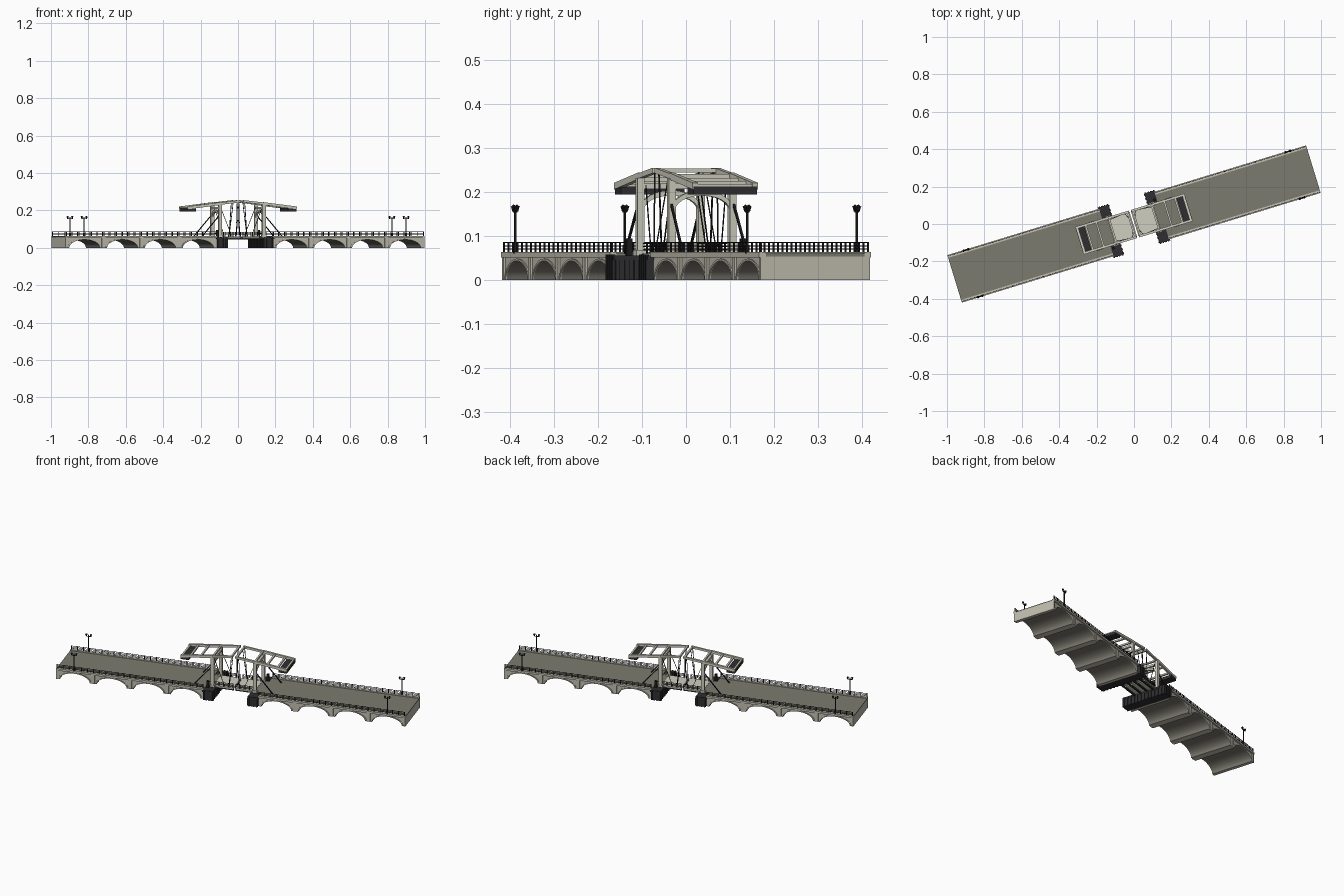
import bpy, bmesh, math
from mathutils import Matrix, Vector

if "Cube" in bpy.data.objects:
    bpy.data.objects.remove(bpy.data.objects["Cube"])

TURN = Matrix.Rotation(math.radians(17), 4, 'Z')   # the bridge runs diagonally
SIDES = (-1, 1)


def material(name, rgb):
    m = bpy.data.materials.new(name)
    m.diffuse_color = (*[(c / 255) ** 2.2 for c in rgb], 1)
    m.use_nodes = True
    m.node_tree.nodes["Principled BSDF"].inputs["Base Color"].default_value = m.diffuse_color
    return m


STONE = material("stone", (190, 187, 172))
VAULT = material("vault_stone", (122, 120, 110))
ROAD = material("road_grey", (122, 122, 111))
WHITE = material("white_timber", (207, 205, 190))
DARK = material("dark_timber", (50, 50, 53))
IRON = material("black_iron", (34, 34, 36))


def finish(name, bm, *mats):
    bmesh.ops.recalc_face_normals(bm, faces=bm.faces)
    me = bpy.data.meshes.new(name)
    for m in mats:
        me.materials.append(m)
    if VAULT in mats:      # undersides of the arches
        for f in bm.faces:
            if f.normal.z < -0.02 and f.calc_center_median().z > 0.001:
                f.material_index = 1
    bm.transform(TURN)
    bm.to_mesh(me)
    bm.free()
    ob = bpy.data.objects.new(name, me)
    bpy.context.collection.objects.link(ob)
    return ob


def box(bm, x0, x1, y0, y1, z0, z1):
    mat = Matrix.Translation(((x0 + x1) / 2, (y0 + y1) / 2, (z0 + z1) / 2))
    mat = mat @ Matrix.Diagonal((abs(x1 - x0), abs(y1 - y0), abs(z1 - z0), 1))
    bmesh.ops.create_cube(bm, size=1, matrix=mat)


def bar(bm, p, q, w, h=None):
    p, q = Vector(p), Vector(q)
    d = q - p
    rot = d.to_track_quat('X', 'Z').to_matrix().to_4x4()
    mat = Matrix.Translation((p + q) / 2) @ rot @ Matrix.Diagonal((d.length, w, h or w, 1))
    bmesh.ops.create_cube(bm, size=1, matrix=mat)


def prism(bm, pts, offset):
    f = bm.faces.new([bm.verts.new(p) for p in pts])
    ext = bmesh.ops.extrude_face_region(bm, geom=[f])
    vs = [g for g in ext['geom'] if isinstance(g, bmesh.types.BMVert)]
    bmesh.ops.translate(bm, vec=offset, verts=vs)


INNER, OUTER, COUNT = 0.155, 1.003, 4
PITCH = (OUTER - INNER) / COUNT
RX, RZ, N = 0.086, 0.044, 16


def arch(s, i, grow=0):
    c = INNER + PITCH * (i + 0.5)
    return [(s * (c - (RX + grow) * math.cos(math.pi * k / N)),
             (RZ + grow * 0.6) * math.sin(math.pi * k / N)) for k in range(N + 1)]


for s, tag in ((-1, "left"), (1, "right")):
    # arched masonry span
    bm = bmesh.new()
    prof = [(s * INNER, 0.054), (s * INNER, 0)]
    for i in range(COUNT):
        prof += arch(s, i)
    prof += [(s * OUTER, 0), (s * OUTER, 0.054)]
    prism(bm, [(u, -0.125, z) for u, z in prof], (0, 0.25, 0))
    span = finish(tag + "_arched_span", bm, STONE, VAULT)

    # arch rings, pilasters and cornice
    bm = bmesh.new()
    for v in SIDES:
        for i in range(COUNT):
            ring = arch(s, i) + arch(s, i, 0.008)[::-1]
            prism(bm, [(u, v * 0.124, z) for u, z in ring], (0, v * 0.004, 0))
            c = INNER + PITCH * (i + 1)
            box(bm, s * (c - 0.010), s * min(c + 0.010, OUTER), v * 0.12, v * 0.13, 0, 0.052)
        box(bm, s * INNER, s * OUTER, v * 0.117, v * 0.133, 0.052, 0.064)
    finish(tag + "_stone_trim", bm, STONE)

    # road surface
    bm = bmesh.new()
    box(bm, s * INNER, s * OUTER, -0.118, 0.118, 0.053, 0.06)
    box(bm, s * 0.10, s * INNER, -0.072, 0.072, 0.05, 0.059)
    finish(tag + "_road", bm, ROAD)

    # railings along the span and the leaf
    bm = bmesh.new()
    for v in SIDES:
        for a, b, y, n, z in ((INNER + 0.005, OUTER - 0.005, 0.127, 24, 0.062),
                              (0.008, 0.115, 0.066, 4, 0.06)):
            for k in range(n + 1):
                u = s * (a + (b - a) * k / n)
                bar(bm, (u, v * y, z), (u, v * y, z + 0.025), 0.0035)
            for h in (0.009, 0.016, 0.023):
                bar(bm, (s * a, v * y, z + h), (s * b, v * y, z + h), 0.0022)
    finish(tag + "_railings", bm, IRON)

    # street lamps with two lanterns each
    bm = bmesh.new()
    for v in SIDES:
        x, y = s * 0.9, v * 0.13
        bar(bm, (x, y, 0.06), (x, y, 0.165), 0.004)
        box(bm, x - 0.004, x + 0.004, y - 0.004, y + 0.004, 0.06, 0.08)
        bar(bm, (x - 0.013, y, 0.155), (x + 0.013, y, 0.155), 0.003)
        for e in SIDES:
            for r1, r2, z, d in ((0.003, 0.006, 0.161, 0.011), (0.007, 0.001, 0.169, 0.005)):
                bmesh.ops.create_cone(bm, cap_ends=True, segments=6, radius1=r1, radius2=r2, depth=d,
                                      matrix=Matrix.Translation((x + e * 0.013, y, z)))
    finish(tag + "_lamps", bm, IRON)

    # dark timber pier with upright piles
    bm = bmesh.new()
    box(bm, s * 0.102, s * 0.157, -0.138, 0.138, 0, 0.05)
    for v in SIDES:
        box(bm, s * 0.10, s * 0.16, v * 0.078, v * 0.14, 0.046, 0.056)
        for k in range(4):
            u = s * (0.107 + 0.015 * k)
            box(bm, u - 0.004, u + 0.004, v * 0.136, v * 0.143, 0, 0.058)
    for k in range(13):
        y = -0.132 + 0.022 * k
        box(bm, s * 0.097, s * 0.104, y - 0.005, y + 0.005, 0, 0.046)
    finish(tag + "_pier", bm, DARK)

    # lifting leaf: pale deck on dark girders
    bm = bmesh.new()
    box(bm, s * 0.004, s * 0.118, -0.07, 0.07, 0.054, 0.061)
    finish(tag + "_leaf_deck", bm, WHITE)
    bm = bmesh.new()
    for y in (-0.06, -0.02, 0.02, 0.06):
        box(bm, s * 0.004, s * 0.105, y - 0.004, y + 0.004, 0.044, 0.054)
    finish(tag + "_leaf_girders", bm, DARK)

    # portal tower
    bm = bmesh.new()
    for v in SIDES:
        box(bm, s * 0.113, s * 0.131, v * 0.064, v * 0.08, 0.055, 0.232)
        box(bm, s * 0.109, s * 0.135, v * 0.06, v * 0.084, 0.055, 0.068)
    box(bm, s * 0.115, s * 0.129, -0.08, 0.08, 0.207, 0.219)
    low, high = [], []
    for k in range(13):
        a = math.pi * k / 12
        low.append((s * 0.116, -0.065 * math.cos(a), 0.158 + 0.034 * math.sin(a)))
        high.append((s * 0.116, -0.070 * math.cos(a), 0.164 + 0.040 * math.sin(a)))
    prism(bm, low + high[::-1], (s * 0.012, 0, 0))
    finish(tag + "_tower", bm, WHITE)

    # balance frame
    bm = bmesh.new()

    def beam_z(u):
        return 0.25 - 0.112 * u if u < 0.12 else 0.2366 - 0.125 * (u - 0.12)

    for v in SIDES:
        bar(bm, (s * 0.008, v * 0.071, beam_z(0.008)), (s * 0.12, v * 0.071, beam_z(0.12)), 0.012, 0.012)
        bar(bm, (s * 0.12, v * 0.071, beam_z(0.12)), (s * 0.305, v * 0.071, beam_z(0.305)), 0.013, 0.015)
    for u in (0.014, 0.12, 0.19, 0.25, 0.298):
        bar(bm, (s * u, -0.07, beam_z(u)), (s * u, 0.07, beam_z(u)), 0.01, 0.009)
    finish(tag + "_balance_frame", bm, WHITE)

    # counterweight slung under the frame end
    bm = bmesh.new()
    box(bm, s * 0.258, s * 0.305, -0.075, 0.075, 0.195, 0.213)
    finish(tag + "_counterweight", bm, DARK)

    # stays, lifting rods and control cabinet
    bm = bmesh.new()
    for v in SIDES:
        bar(bm, (s * 0.126, v * 0.074, 0.175), (s * 0.225, v * 0.076, 0.06), 0.005)
        bar(bm, (s * 0.016, v * 0.069, 0.245), (s * 0.03, v * 0.067, 0.06), 0.003)
        bar(bm, (s * 0.016, v * 0.035, 0.245), (s * 0.03, v * 0.064, 0.062), 0.0025)
        bar(bm, (s * 0.115, v * 0.06, 0.215), (s * 0.055, v * 0.066, 0.062), 0.0025)
    box(bm, s * 0.136, s * 0.15, s * 0.085, s * 0.098, 0.055, 0.095)
    finish(tag + "_stays_and_rods", bm, IRON)

    # smooth the vault curves only
    bpy.ops.object.select_all(action='DESELECT')
    span.select_set(True)
    bpy.context.view_layer.objects.active = span
    bpy.ops.object.shade_smooth_by_angle(angle=math.radians(40))
